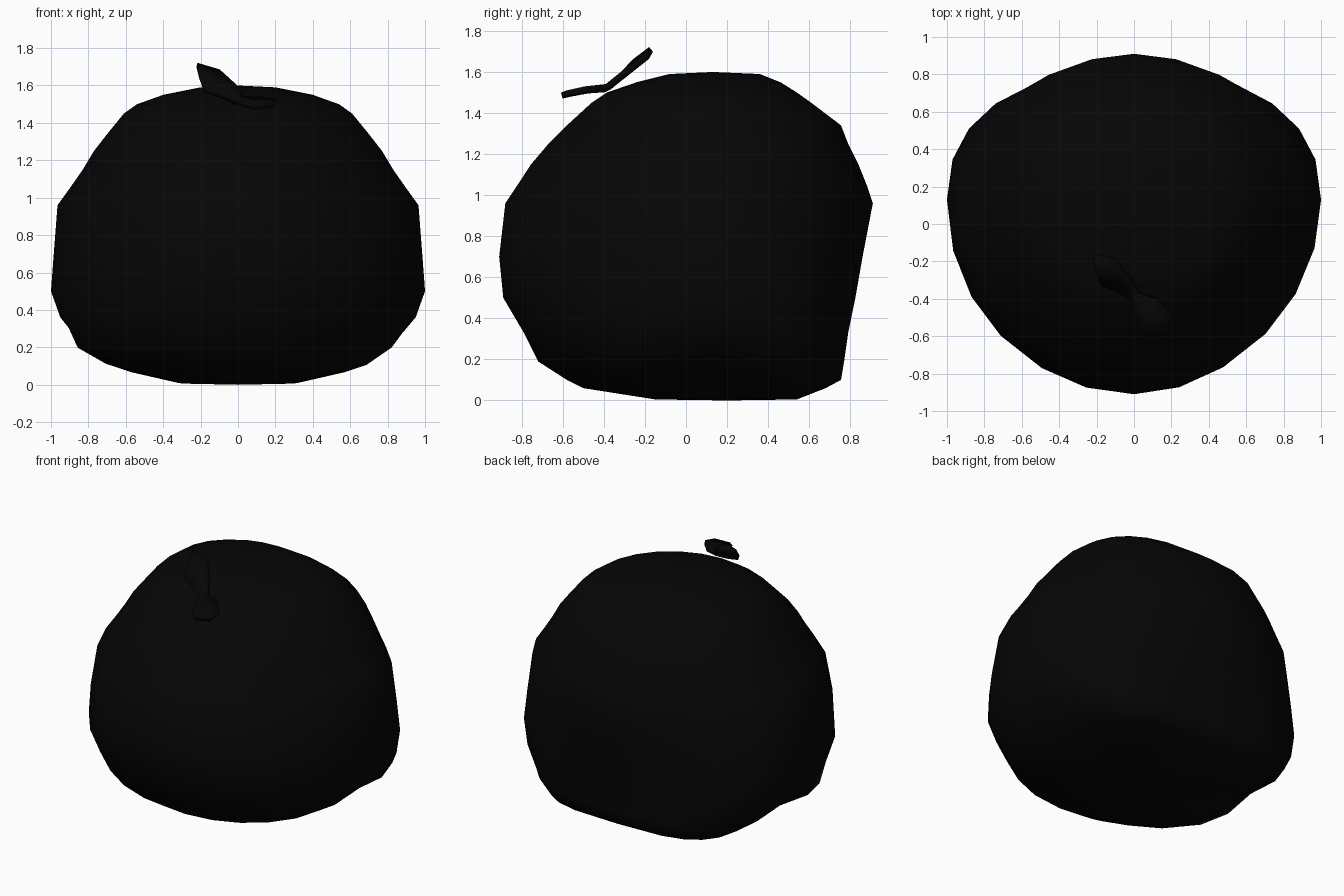
import bpy, bmesh, math

if "Cube" in bpy.data.objects:
    bpy.data.objects.remove(bpy.data.objects["Cube"])

black = bpy.data.materials.new("soft black")
black.diffuse_color = (0.0018, 0.0018, 0.0018, 1)
black.use_nodes = True
black.node_tree.nodes["Principled BSDF"].inputs["Base Color"].default_value = black.diffuse_color


def make_object(name, bm):
    bmesh.ops.recalc_face_normals(bm, faces=bm.faces)
    mesh = bpy.data.meshes.new(name)
    bm.to_mesh(mesh)
    bm.free()
    mesh.materials.append(black)
    ob = bpy.data.objects.new(name, mesh)
    bpy.context.collection.objects.link(ob)
    for p in mesh.polygons:
        p.use_smooth = True
    return ob


def spow(v, n):
    return math.copysign(abs(v) ** (2 / n), v)


# Rounded body: rings of (height, half width, front y, back y, front and back squareness)
RINGS = [(0.005, .33, -.15, .54, 2.1, 3.2), (.06, .58, -.50, .68, 2.1, 3.6),
         (.10, .70, -.58, .755, 2.1, 3.6), (.19, .84, -.72, .77, 2.1, 3.1),
         (.33, .95, -.79, .79, 2.1, 2.6), (.50, 1.0, -.89, .825, 2.05, 2.3),
         (.70, .985, -.91, .86, 2.0, 2.1), (.96, .965, -.88, .91, 1.88, 1.85),
         (1.05, .90, -.82, .88, 1.9, 1.9), (1.15, .83, -.755, .84, 1.95, 2.0),
         (1.25, .77, -.67, .79, 2.0, 2.1), (1.34, .70, -.58, .755, 2.0, 2.1),
         (1.45, .61, -.46, .61, 2.1, 2.3), (1.50, .54, -.385, .54, 2.1, 2.4),
         (1.55, .40, -.24, .46, 2.1, 2.4), (1.59, .20, -.08, .36, 2.1, 2.4)]
SEG, MID = 24, 0.13

bm = bmesh.new()
loops = []
for z, w, yf, yb, nf, nb in RINGS:
    loop = []
    low = max(0, 1 - z / 0.5)
    for i in range(SEG):
        a = 2 * math.pi * i / SEG
        c, s = math.cos(a), math.sin(a)
        n = nb if s > 0 else nf
        if s < 0 and c > 0 and z > .3:
            n -= .08                            # right front is a little leaner
        x = w * spow(c, n)
        y = MID + (yb - MID if s > 0 else MID - yf) * spow(s, n)
        # lower rim arches up at the sides, and bulges at the left front
        lift = 0.10 * low * x * x * math.exp(-((y - .15) / .2) ** 2)
        if x < -.4 and .08 < z < .3:
            x *= 1 + 0.10 * math.exp(-((y + .3) / .25) ** 2)
        loop.append(bm.verts.new((x, y, z + lift)))
    loops.append(loop)
for lo, hi in zip(loops, loops[1:]):
    for i in range(SEG):
        j = (i + 1) % SEG
        bm.faces.new((lo[i], lo[j], hi[j], hi[i]))
for loop, co in ((loops[0], (0, .2, 0.0)), (loops[-1], (0, .13, 1.60))):
    tip = bm.verts.new(co)
    for i in range(SEG):
        bm.faces.new((loop[i], loop[(i + 1) % SEG], tip))
make_object("body", bm)

# Two-lobed tuft: pairs of edge points along a twisted ribbon, rooted in the body
PAIRS = [((-.22, -.17, 1.71), (-.205, -.25, 1.65)),
         ((-.10, -.19, 1.675), (-.18, -.32, 1.575)),
         ((-.01, -.30, 1.595), (-.08, -.36, 1.54)),
         ((.03, -.37, 1.53), (-.02, -.40, 1.515)),
         ((.12, -.40, 1.525), (.01, -.48, 1.51)),
         ((.20, -.49, 1.515), (.04, -.56, 1.495)),
         ((.19, -.58, 1.495), (.09, -.605, 1.485))]
bm = bmesh.new()
rows = [[bm.verts.new(p) for p in pair] for pair in PAIRS]
for (a, b), (c, d) in zip(rows, rows[1:]):
    bm.faces.new((a, b, d, c))
tuft = make_object("tuft", bm)
mod = tuft.modifiers.new("thickness", 'SOLIDIFY')
mod.thickness = 0.03
mod.offset = 0
